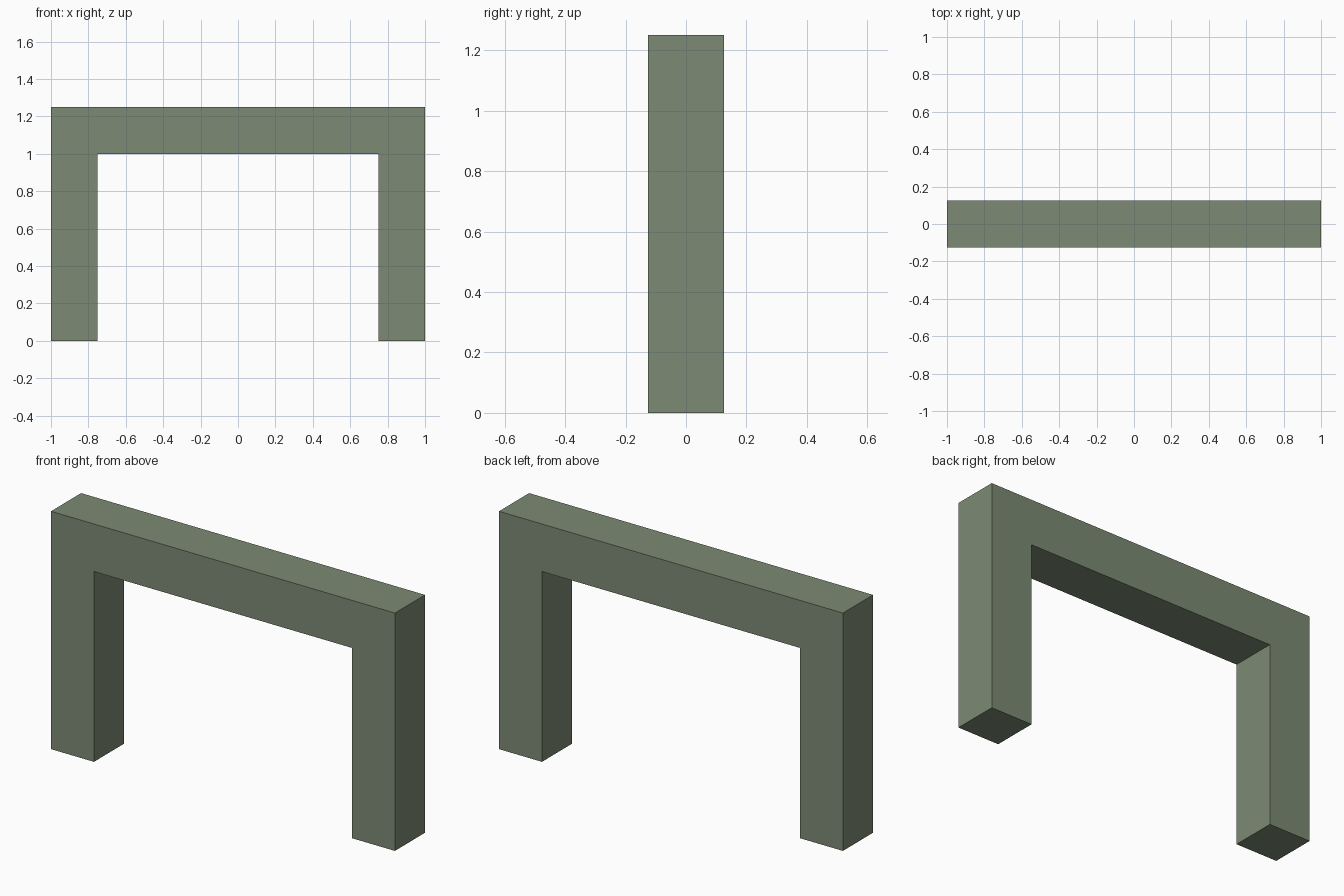
import bpy
import bmesh

if "Cube" in bpy.data.objects:
    bpy.data.objects.remove(bpy.data.objects["Cube"])

HALF_W, HEIGHT, THICK, DEPTH = 1.0, 1.25, 0.25, 0.25

# Single flat colour
green = bpy.data.materials.new("grey_green")
green.diffuse_color = (0.202, 0.254, 0.174, 1.0)
green.use_nodes = True
green.node_tree.nodes["Principled BSDF"].inputs["Base Color"].default_value = green.diffuse_color

# Right half of the gate outline (x, z), mirrored to make the full U profile
half = [(HALF_W - THICK, HEIGHT - THICK), (HALF_W - THICK, 0),
        (HALF_W, 0), (HALF_W, HEIGHT)]
profile = half + [(-x, z) for x, z in reversed(half)]

# Gate frame: two square posts and a lintel, extruded front to back
bm = bmesh.new()
face = bm.faces.new([bm.verts.new((x, -DEPTH / 2, z)) for x, z in profile])
ext = bmesh.ops.extrude_face_region(bm, geom=[face], use_keep_orig=True)
verts = [g for g in ext["geom"] if isinstance(g, bmesh.types.BMVert)]
bmesh.ops.translate(bm, vec=(0, DEPTH, 0), verts=verts)
bmesh.ops.recalc_face_normals(bm, faces=bm.faces[:])

mesh = bpy.data.meshes.new("gate_frame")
bm.to_mesh(mesh)
bm.free()
mesh.materials.append(green)
bpy.context.collection.objects.link(bpy.data.objects.new("gate_frame", mesh))
